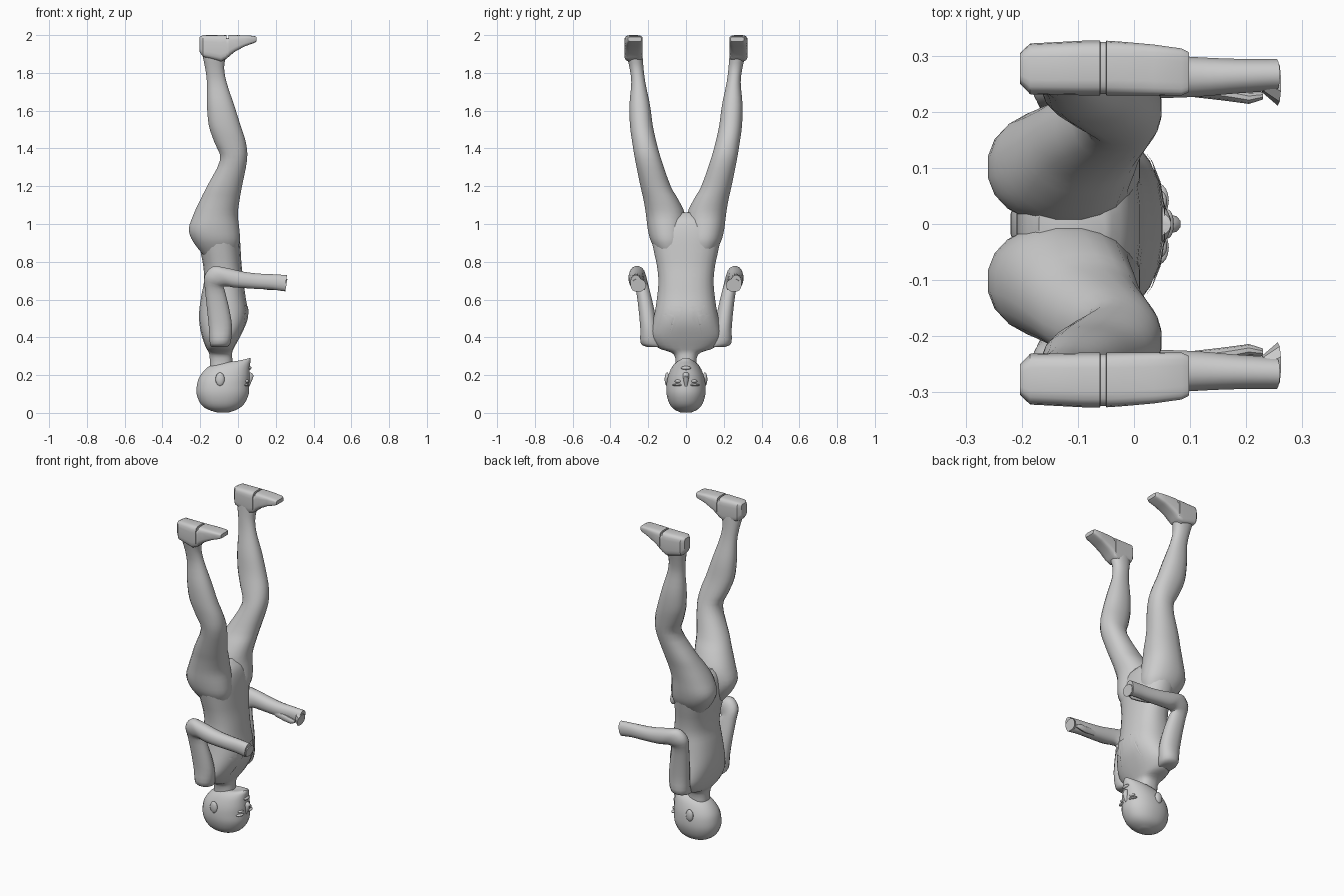
import bpy, bmesh, math
from mathutils import Vector


def finish(name, bm, mirror=False):
    bmesh.ops.recalc_face_normals(bm, faces=bm.faces)
    me = bpy.data.meshes.new(name)
    bm.to_mesh(me)
    bm.free()
    ob = bpy.data.objects.new(name, me)
    bpy.context.collection.objects.link(ob)
    bpy.ops.object.select_all(action='DESELECT')
    ob.select_set(True)
    bpy.context.view_layer.objects.active = ob
    bpy.ops.object.shade_smooth_by_angle(angle=math.radians(40))
    if mirror:
        m = ob.modifiers.new("mirror", 'MIRROR')
        m.use_axis = (False, True, False)
        m.use_mirror_merge = False
    return ob


def spline(a, b, c, d, t):
    return [0.5 * (2*q + (r-p)*t + (2*p-5*q+4*r-s)*t*t + (3*q-p-3*r+s)*t**3)
            for p, q, r, s in zip(a, b, c, d)]


def loft(name, rings, mirror=False, sides=20, power=2.2, steps=3):
    """Skin rings (x0, z0, x1, z1, y0, y1): two end points in side view plus a y range."""
    dense = []
    for i in range(len(rings) - 1):
        a, d = rings[max(i-1, 0)], rings[min(i+2, len(rings)-1)]
        dense += [spline(a, rings[i], rings[i+1], d, k/steps) for k in range(steps)]
    dense.append(rings[-1])
    bm = bmesh.new()
    loops = []
    for x0, z0, x1, z1, y0, y1 in dense:
        loop = []
        for k in range(sides):
            t = 2 * math.pi * (k + 0.5) / sides
            c, s = math.cos(t), math.sin(t)
            c = math.copysign(abs(c) ** (2/power), c)
            s = math.copysign(abs(s) ** (2/power), s)
            loop.append(bm.verts.new(((x0+x1)/2 + c*(x1-x0)/2, (y0+y1)/2 + s*(y1-y0)/2,
                                      (z0+z1)/2 + c*(z1-z0)/2)))
        loops.append(loop)
    for a, b in zip(loops, loops[1:]):
        for k in range(sides):
            n = (k + 1) % sides
            bm.faces.new((a[k], a[n], b[n], b[k]))
    bm.faces.new(loops[0])
    bm.faces.new(loops[-1])
    return finish(name, bm, mirror)


def level(rows):
    """Horizontal rings, symmetric in y: (z, x0, x1, half width)."""
    return [(a, z, b, z, -h, h) for z, a, b, h in rows]


def blob(name, loc, size, mirror=False):
    bm = bmesh.new()
    bmesh.ops.create_uvsphere(bm, u_segments=16, v_segments=10, radius=1)
    for v in bm.verts:
        v.co = Vector((v.co.x*size[0], v.co.y*size[1], v.co.z*size[2])) + Vector(loc)
    return finish(name, bm, mirror)


# Neck, chest, waist and pelvis
torso = loft("torso", level([
    (.22, -.15, -.025, .055), (.29, -.15, -.03, .057), (.32, -.155, -.03, .08),
    (.345, -.17, -.02, .15), (.40, -.19, .01, .19), (.47, -.205, .042, .18),
    (.54, -.206, .052, .165), (.62, -.195, .04, .153), (.70, -.18, .03, .147),
    (.78, -.185, .02, .155), (.86, -.2, .015, .172), (.95, -.21, .008, .185),
    (1.02, -.2, -.01, .14), (1.06, -.17, -.05, .05)]), sides=24, power=2.4)

# Head, crown at the ground
loft("head", level([
    (.002, -.11, -.05, .028), (.02, -.165, .0, .065), (.05, -.2, .035, .089),
    (.10, -.22, .058, .104), (.15, -.218, .06, .104), (.19, -.205, .062, .097),
    (.23, -.175, .062, .082)]) + [
    (-.14, .255, .064, .255, -.066, .066), (-.10, .266, .067, .275, -.048, .048),
    (-.03, .268, .066, .291, -.026, .026)], sides=24)
blob("ear", (-.095, .1, .178), (.024, .013, .036), True)
blob("eye", (.046, .04, .168), (.013, .02, .009), True)
blob("brow", (.044, .042, .148), (.018, .03, .007), True)
blob("lips", (.06, 0, .238), (.011, .026, .01))
loft("nose", [(.04, .14, .06, .14, -.008, .008), (.04, .2, .084, .196, -.017, .017),
              (.04, .216, .066, .214, -.012, .012)], sides=10, steps=2)

# Legs pointing up, with the buttocks
loft("leg", [
    (-.17, .82, -.02, .82, .03, .13), (-.235, .90, .01, .90, .006, .183),
    (-.262, .97, .009, .97, .0, .203), (-.237, 1.05, .0, 1.05, .003, .213),
    (-.20, 1.13, .01, 1.13, .04, .226), (-.165, 1.2, .022, 1.2, .08, .242),
    (-.095, 1.34, .049, 1.34, .13, .27), (-.125, 1.43, .043, 1.43, .155, .285),
    (-.155, 1.52, .015, 1.52, .175, .297), (-.165, 1.63, -.02, 1.63, .19, .30),
    (-.165, 1.75, -.06, 1.75, .215, .29), (-.175, 1.83, -.073, 1.83, .225, .30),
    (-.19, 1.9, -.06, 1.9, .23, .315), (-.195, 1.97, -.06, 1.97, .235, .318)], True)

# Feet with a groove in front of the heel
foot = [(-.203, 1.91, 1.99, .25, .305), (-.185, 1.885, 2.0, .231, .322),
        (-.09, 1.86, 2.0, .229, .327), (-.061, 1.875, 2.0, .229, .327),
        (-.06, 1.876, 1.985, .231, .325), (-.05, 1.884, 1.985, .231, .325),
        (-.049, 1.885, 2.0, .229, .327), (-.02, 1.91, 2.0, .229, .325),
        (.035, 1.94, 1.999, .229, .32), (.085, 1.958, 1.996, .229, .313),
        (.098, 1.966, 1.99, .235, .306)]
loft("foot", [(x, a, x, b, c, d) for x, a, b, c, d in foot], True, power=4.5, steps=1)

# Arms bent at the elbow, forearms reaching forward
loft("arm", [
    (-.14, .348, -.06, .348, .12, .20), (-.15, .368, -.04, .368, .13, .24),
    (-.155, .45, -.03, .45, .15, .243), (-.165, .55, -.045, .55, .168, .252),
    (-.175, .65, -.07, .65, .192, .266), (-.178, .725, -.075, .668, .205, .287),
    (-.135, .775, -.05, .668, .214, .299), (-.07, .77, -.02, .663, .22, .304),
    (.03, .748, .03, .66, .223, .303), (.11, .738, .11, .655, .226, .298),
    (.18, .735, .18, .652, .232, .295), (.26, .73, .245, .643, .237, .295)], True, sides=16)
loft("thumb", [(.09, .70, .09, .66, .228, .25), (.16, .69, .16, .65, .22, .245),
               (.205, .685, .205, .65, .214, .235), (.23, .675, .23, .66, .222, .235)],
     True, sides=10, steps=1)
loft("fingers", [(.228, .72, .228, .65, .235, .285), (.262, .71, .25, .642, .211, .29)],
     True, sides=10, steps=1)

# Jagged folds lying on the chest
bm = bmesh.new()
outline = [(.012, .56), (.03, .50), (.09, .40), (.075, .47), (.13, .52), (.085, .53), (.10, .57)]
rim = [bm.verts.new((.3, y, z)) for y, z in outline]
mid = bm.verts.new((.3, .06, .515))
for a, b in zip(rim, rim[1:] + rim[:1]):
    bm.faces.new((mid, a, b))
bmesh.ops.subdivide_edges(bm, edges=bm.edges[:], cuts=4, use_grid_fill=True)
fold = finish("chest_fold", bm)
wrap = fold.modifiers.new("wrap", 'SHRINKWRAP')
wrap.target = torso
wrap.wrap_method = 'PROJECT'
wrap.use_project_x = True
wrap.use_positive_direction = False
wrap.use_negative_direction = True
wrap.offset = .004
mir = fold.modifiers.new("mirror", 'MIRROR')
mir.use_axis = (False, True, False)
